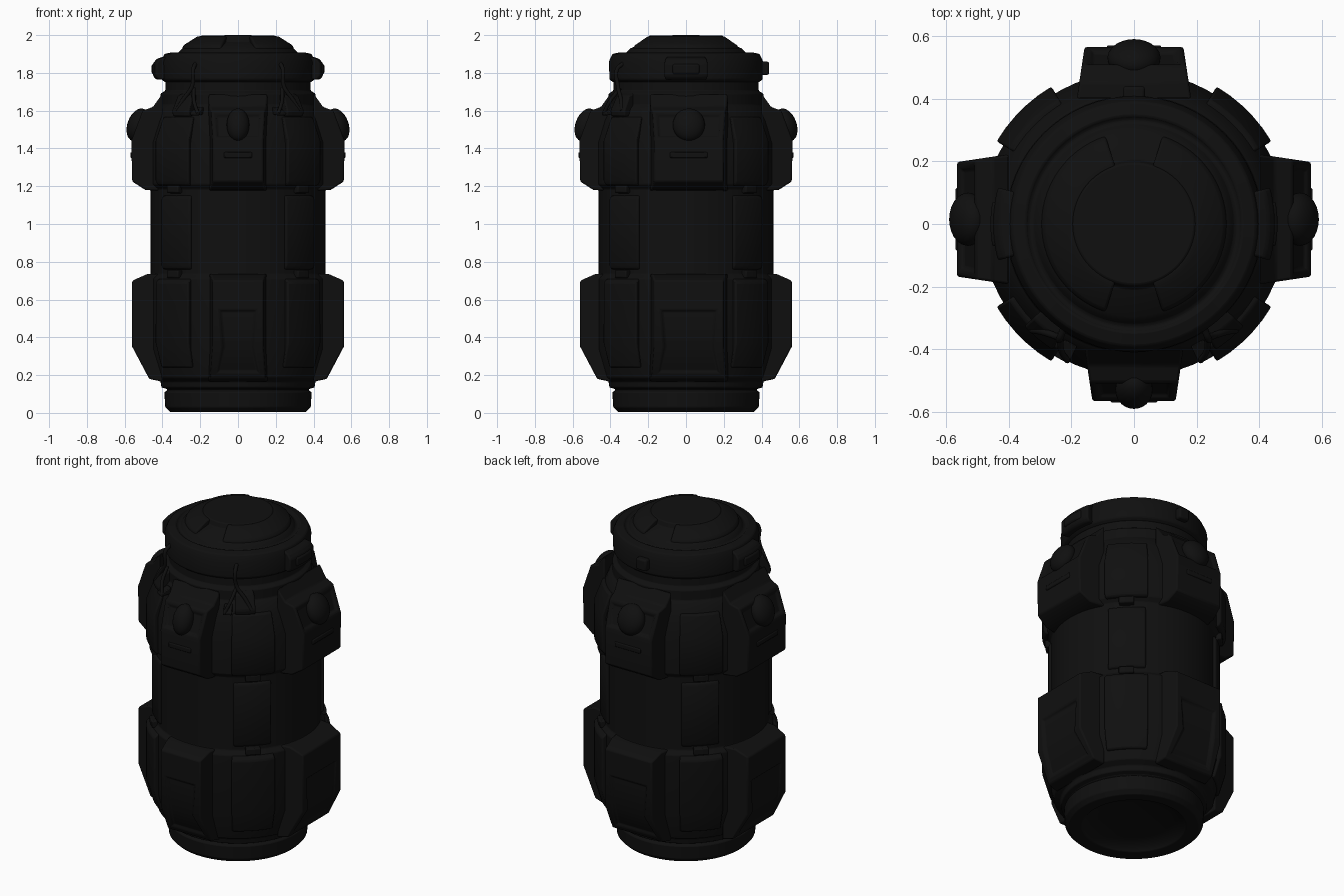
import bpy, bmesh, math
from mathutils import Matrix, Vector

if "Cube" in bpy.data.objects:
    bpy.data.objects.remove(bpy.data.objects["Cube"])

dark = bpy.data.materials.new("dark_casing")
dark.diffuse_color = (0.005, 0.005, 0.005, 1)
dark.use_nodes = True
dark.node_tree.nodes["Principled BSDF"].inputs["Base Color"].default_value = dark.diffuse_color


def finish(name, bm, bevel=0.0, angle=30):
    bmesh.ops.recalc_face_normals(bm, faces=bm.faces[:])
    me = bpy.data.meshes.new(name)
    bm.to_mesh(me)
    bm.free()
    ob = bpy.data.objects.new(name, me)
    bpy.context.collection.objects.link(ob)
    me.materials.append(dark)
    bpy.ops.object.select_all(action='DESELECT')
    ob.select_set(True)
    bpy.context.view_layer.objects.active = ob
    bpy.ops.object.shade_smooth_by_angle(angle=math.radians(angle))
    if bevel:
        m = ob.modifiers.new("edge_bevel", 'BEVEL')
        m.width, m.segments, m.limit_method = bevel, 2, 'ANGLE'
    return ob


def lathe(name, profile, bevel=0.006):
    """Full turn of an (r, z) profile that starts and ends on the axis."""
    bm = bmesh.new()
    vs = [bm.verts.new((r, 0, z)) for r, z in profile]
    es = [bm.edges.new(p) for p in zip(vs, vs[1:])]
    bmesh.ops.spin(bm, geom=vs + es, cent=(0, 0, 0), axis=(0, 0, 1),
                   angle=math.tau, steps=64, use_merge=True)
    bmesh.ops.remove_doubles(bm, verts=bm.verts[:], dist=1e-5)
    return finish(name, bm, bevel)


def sector(name, profile, centre, half, bevel=0.008):
    """Closed (r, z) profile swept over part of a turn (degrees)."""
    bm = bmesh.new()
    n = max(2, int(half / 2.5))
    rings = []
    for i in range(n + 1):
        a = math.radians(centre - half + 2 * half * i / n)
        rings.append([bm.verts.new((r * math.cos(a), r * math.sin(a), z)) for r, z in profile])
    k = len(profile)
    for a, b in zip(rings, rings[1:]):
        for j in range(k):
            bm.faces.new((a[j], a[(j + 1) % k], b[(j + 1) % k], b[j]))
    bm.faces.new(rings[0])
    bm.faces.new(rings[-1][::-1])
    return finish(name, bm, bevel)


def pod(name, profile, turn, half, taper, shift, recess, margin):
    """Block with an (r, z) side profile, narrowing outward, with a sunk panel."""
    bm = bmesh.new()
    sides = []
    for s in (-1, 1):
        sides.append([bm.verts.new((r, s * (half - (r - 0.45) * taper) + shift, z))
                      for r, z in profile])
    k = len(profile)
    faces = [bm.faces.new((sides[0][j], sides[1][j], sides[1][(j + 1) % k], sides[0][(j + 1) % k]))
             for j in range(k)]
    bm.faces.new(sides[0])
    bm.faces.new(sides[1][::-1])
    bmesh.ops.recalc_face_normals(bm, faces=bm.faces[:])
    bmesh.ops.inset_region(bm, faces=[faces[j] for j in recess], thickness=margin, depth=0)
    bmesh.ops.inset_region(bm, faces=[faces[j] for j in recess], thickness=0.01, depth=-0.014)
    bm.transform(Matrix.Rotation(math.radians(turn), 4, 'Z'))
    return finish(name, bm, 0.008)


def box(name, size, matrix, bevel=0.01):
    bm = bmesh.new()
    bmesh.ops.create_cube(bm, size=1)
    bm.transform(matrix @ Matrix.Diagonal((*size, 1)))
    return finish(name, bm, bevel)


def polar(deg, r, z):
    a = math.radians(deg)
    return Vector((r * math.cos(a), r * math.sin(a), z))


def pipe(name, pts, radius):
    cu = bpy.data.curves.new(name, 'CURVE')
    cu.dimensions, cu.bevel_depth, cu.bevel_resolution = '3D', radius, 2
    cu.use_fill_caps = True
    sp = cu.splines.new('BEZIER')
    sp.bezier_points.add(len(pts) - 1)
    for b, p in zip(sp.bezier_points, pts):
        b.co = p
        b.handle_left_type = b.handle_right_type = 'AUTO'
    ob = bpy.data.objects.new(name, cu)
    bpy.context.collection.objects.link(ob)
    cu.materials.append(dark)


# main canister with foot, two wide bands, waist and neck
lathe("canister_body", [
    (0, 0.05), (0.2, 0.05), (0.27, 0.03), (0.29, 0.01), (0.36, 0.005), (0.385, 0.03),
    (0.39, 0.11), (0.375, 0.118), (0.375, 0.126), (0.405, 0.135), (0.41, 0.165), (0.445, 0.185),
    (0.485, 0.34), (0.485, 0.71), (0.463, 0.735), (0.463, 1.185), (0.487, 1.21), (0.487, 1.43),
    (0.455, 1.55), (0.43, 1.61), (0.41, 1.63), (0.41, 1.69), (0.385, 1.705), (0.385, 1.76),
    (0, 1.76)])

# lid with rim groove and raised hub
lathe("lid", [
    (0, 1.75), (0.385, 1.75), (0.405, 1.765), (0.408, 1.86), (0.39, 1.9), (0.345, 1.91),
    (0.338, 1.898), (0.322, 1.898), (0.31, 1.915), (0.295, 1.93), (0.205, 1.965),
    (0.195, 1.998), (0, 2.0)])
for side, a in (("right", 0), ("left", 180)):
    sector("lid_crescent_" + side,
           [(0.19, 1.9), (0.305, 1.9), (0.29, 1.945), (0.215, 1.993), (0.19, 1.995)], a, 72)
    # rim clips on the lid
    sector("lid_clip_" + side,
           [(0.38, 1.765), (0.435, 1.765), (0.45, 1.785), (0.45, 1.85), (0.43, 1.875), (0.38, 1.89)], a, 15)
    sector("lid_clip_plate_" + side,
           [(0.43, 1.79), (0.458, 1.795), (0.458, 1.845), (0.43, 1.85)], a, 9)

# four upper and four lower pods
upper = [(0.4, 1.175), (0.49, 1.18), (0.56, 1.225), (0.565, 1.44), (0.505, 1.6), (0.45, 1.62), (0.4, 1.69)]
lower = [(0.4, 0.165), (0.47, 0.18), (0.56, 0.35), (0.56, 0.58), (0.56, 0.70), (0.48, 0.735), (0.4, 0.735)]
pods = (("right", 0, 0.2, 0.015), ("back", 90, 0.175, 0),
        ("left", 180, 0.2, -0.015), ("front", 270, 0.15, 0))
for side, turn, half, shift in pods:
    pod("upper_pod_" + side, upper, turn, half, 0.15, shift, (3,), 0.03)
    pod("lower_pod_" + side, lower, turn, half, 0.15, shift, (1, 2), 0.05)
    # tilted domed knob on each upper pod
    rot = Matrix.Rotation(math.radians(turn), 4, 'Z')
    tilt = rot @ Matrix.Translation((0.53, shift, 1.525)) @ Matrix.Rotation(math.radians(-20), 4, 'Y')
    bm = bmesh.new()
    bmesh.ops.create_uvsphere(bm, u_segments=24, v_segments=16, radius=1)
    w = 0.06 if side == "front" else 0.085
    bm.transform(tilt @ Matrix.Diagonal((0.055, w, 0.09, 1)))
    finish("knob_" + side, bm, 0, 60)
    # small lip under the recessed panel of the upper pod
    box("pod_lip_" + side, (0.02, half, 0.03), rot @ Matrix.Translation((0.56, shift, 1.365)), 0.006)

# diagonal armour plates on bands and waist, with small joining tabs
for name, a in (("back_right", 45), ("back_left", 135), ("front_left", 225), ("front_right", 315)):
    sector("upper_plate_" + name,
           [(0.45, 1.2), (0.5, 1.205), (0.512, 1.23), (0.512, 1.44), (0.465, 1.565), (0.42, 1.57)], a, 14)
    sector("lower_plate_" + name,
           [(0.44, 0.24), (0.475, 0.24), (0.512, 0.37), (0.512, 0.69), (0.49, 0.71), (0.44, 0.71)], a, 14)
    sector("waist_plate_" + name,
           [(0.44, 0.76), (0.47, 0.76), (0.48, 0.78), (0.48, 1.13), (0.47, 1.15), (0.44, 1.15)], a, 13)
    for t, z in (("low", 0.735), ("high", 1.185)):
        sector("waist_tab_%s_%s" % (t, name),
               [(0.44, z - 0.025), (0.495, z - 0.02), (0.495, z + 0.02), (0.44, z + 0.025)], a, 5, 0.006)

# rear hinge on the lid
box("rear_hinge", (0.07, 0.06, 0.07), Matrix.Translation((0, 0.41, 1.825)))

# two front latches: bracket, tip and wire loop
for side, s in (("left", -1), ("right", 1)):
    ang = lambda d: -90 + s * d
    sector("latch_bracket_" + side,
           [(0.38, 1.57), (0.475, 1.57), (0.48, 1.6), (0.44, 1.68), (0.38, 1.7)], ang(40), 7)
    sector("latch_tip_" + side,
           [(0.43, 1.58), (0.492, 1.575), (0.492, 1.59), (0.43, 1.62)], ang(28), 3, 0.004)
    pipe("latch_wire_" + side,
         [polar(ang(34), 0.4, 1.85), polar(ang(33), 0.435, 1.82), polar(ang(34), 0.435, 1.73),
          polar(ang(40), 0.45, 1.66), polar(ang(44), 0.47, 1.6)], 0.011)
    pipe("latch_hook_" + side,
         [polar(ang(34), 0.42, 1.72), polar(ang(30), 0.465, 1.65), polar(ang(26), 0.485, 1.585)], 0.01)
